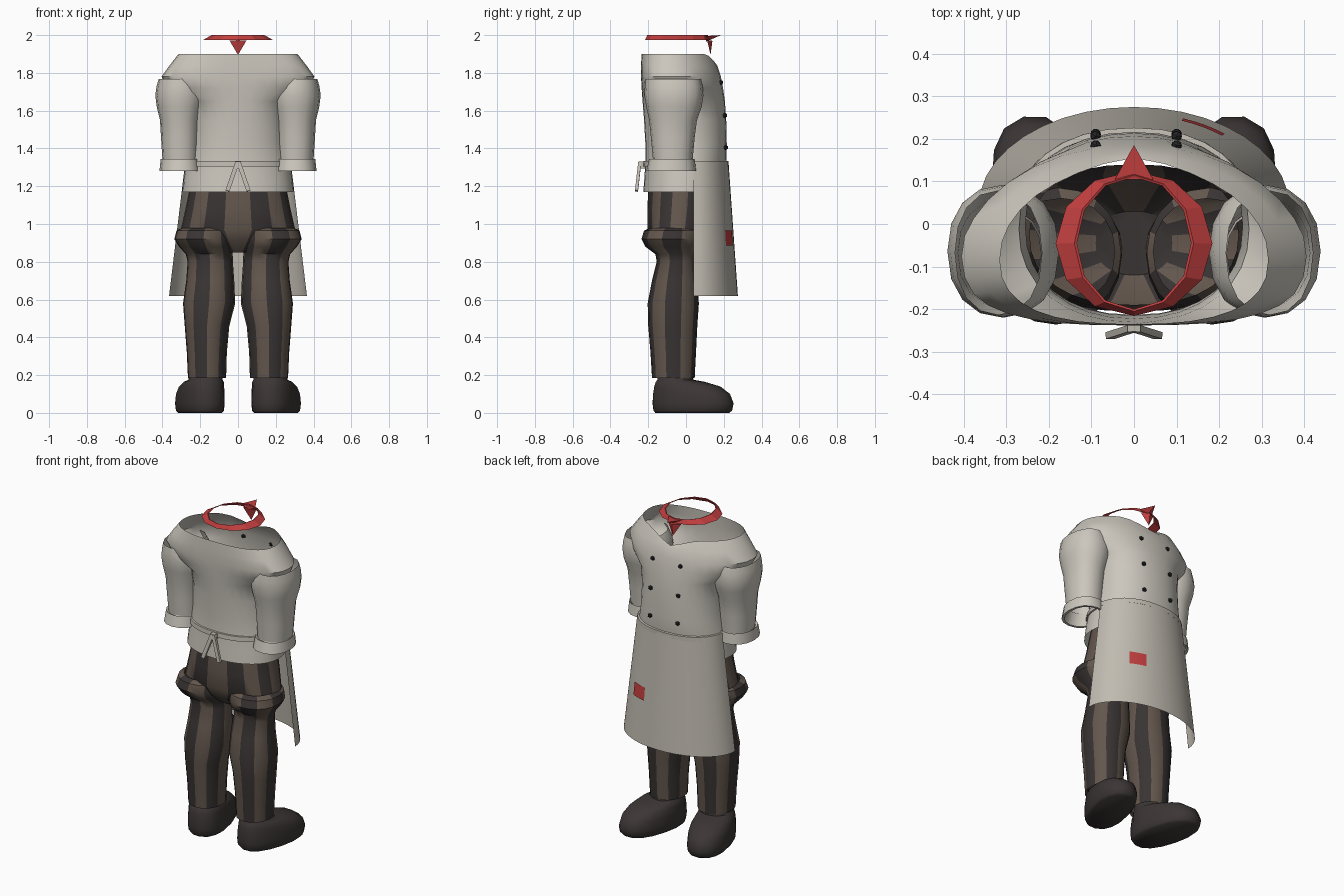
import bpy, bmesh, math
from mathutils import Vector, Matrix


def material(name, r, g, b):
    m = bpy.data.materials.new(name)
    m.diffuse_color = (r, g, b, 1)
    return m


JACKET = material("jacket cream", 0.60, 0.57, 0.51)
APRON = material("apron cream", 0.53, 0.50, 0.44)
BROWN = material("trouser brown", 0.125, 0.095, 0.075)
DARK = material("trouser dark stripe", 0.042, 0.034, 0.034)
SHOE = material("shoe charcoal", 0.045, 0.036, 0.036)
BUTTON = material("button black", 0.02, 0.018, 0.018)
RED = material("scarf red", 0.55, 0.05, 0.05)


def make(name, verts, faces, mats, smooth=40, index=None):
    me = bpy.data.meshes.new(name)
    me.from_pydata([tuple(v) for v in verts], [], faces)
    ob = bpy.data.objects.new(name, me)
    bpy.context.collection.objects.link(ob)
    for m in mats:
        me.materials.append(m)
    if index:
        for p, k in zip(me.polygons, index):
            p.material_index = k
    if smooth:
        bpy.ops.object.select_all(action='DESELECT')
        ob.select_set(True)
        bpy.context.view_layer.objects.active = ob
        bpy.ops.object.shade_smooth_by_angle(angle=math.radians(smooth))
    return ob


def spow(v, e):
    return math.copysign(abs(v) ** e, v)


def loft(name, rings, n, mats, power=2.0, striped=False, bottom=False, top=False, tweak=None, smooth=40):
    """Rings from top to bottom: (z, centre x, half width, back y, front y)."""
    verts, faces, index = [], [], []
    for z, cx, rx, y0, y1 in rings:
        for i in range(n):
            a = 2 * math.pi * i / n
            v = Vector((cx + rx * spow(math.cos(a), 2 / power),
                        (y0 + y1) / 2 + (y1 - y0) / 2 * spow(math.sin(a), 2 / power), z))
            verts.append(tweak(v) if tweak else v)
    for r in range(len(rings) - 1):
        for i in range(n):
            j = (i + 1) % n
            faces.append((r * n + i, (r + 1) * n + i, (r + 1) * n + j, r * n + j))
            index.append(((i + 1) // 2) % 2 if striped else 0)
    if bottom:
        faces.append([(len(rings) - 1) * n + i for i in reversed(range(n))])
        index.append(len(mats) - 1)
    if top:
        faces.append(list(range(n)))
        index.append(0)
    return make(name, verts, faces, mats, smooth, index)


# Jacket with an open top, shoulders set back, dipping at the front of the neck
def shape_jacket(v):
    if v.z > 1.7:
        v.y -= 0.05 * min(1, (v.x / 0.38) ** 2)
    if v.z > 1.89 and v.y > 0:
        k = max(0, 1 - abs(v.x) / 0.16)
        v.z -= 0.055 * k
        v.y += 0.02 * k
    return v


loft("jacket", [
    (1.90, 0, 0.315, -0.235, 0.135), (1.84, 0, 0.362, -0.238, 0.165),
    (1.78, 0, 0.405, -0.238, 0.185), (1.72, 0, 0.375, -0.235, 0.196),
    (1.65, 0, 0.27, -0.23, 0.206), (1.55, 0, 0.255, -0.222, 0.213),
    (1.42, 0, 0.26, -0.215, 0.216), (1.33, 0, 0.275, -0.215, 0.214),
    (1.25, 0, 0.287, -0.22, 0.20), (1.17, 0, 0.295, -0.226, 0.19)],
    32, [JACKET], 2.2, tweak=shape_jacket)

# Sleeves with turned-up cuffs
for side, s in (("left", -1), ("right", 1)):
    loft(side + "_sleeve", [
        (1.768, s * 0.318, 0.102, -0.213, 0.078), (1.73, s * 0.309, 0.122, -0.218, 0.088),
        (1.68, s * 0.307, 0.131, -0.22, 0.092), (1.62, s * 0.308, 0.122, -0.21, 0.083),
        (1.55, s * 0.308, 0.105, -0.195, 0.058), (1.45, s * 0.308, 0.099, -0.185, 0.045),
        (1.34, s * 0.306, 0.094, -0.175, 0.035)], 16, [JACKET], 2.2)
    loft(side + "_cuff", [
        (1.335, s * 0.306, 0.092, -0.175, 0.035), (1.345, s * 0.306, 0.103, -0.195, 0.046),
        (1.28, s * 0.306, 0.110, -0.21, 0.053), (1.28, s * 0.306, 0.095, -0.195, 0.04),
        (1.35, s * 0.306, 0.088, -0.17, 0.03)], 16, [JACKET], 2.2)


# Apron: half wrapped sheet, widening downwards
def apron_point(a, z, lift=0.0):
    rx = 0.279 + (1.33 - z) * 0.121 + lift
    ry = 0.185 + (1.33 - z) * 0.07 + lift
    return Vector((rx * math.cos(a), 0.04 + ry * math.sin(a), z))


def sheet(name, a0, a1, z0, z1, cols, rows, mat, lift=0.0):
    verts = [apron_point(a0 + (a1 - a0) * i / cols, z0 + (z1 - z0) * j / rows, lift)
             for j in range(rows + 1) for i in range(cols + 1)]
    w = cols + 1
    faces = [(j * w + i, (j + 1) * w + i, (j + 1) * w + i + 1, j * w + i + 1)
             for j in range(rows) for i in range(cols)]
    return make(name, verts, faces, [mat])


sheet("apron", 0, math.pi, 1.33, 0.62, 20, 4, APRON)
sheet("apron_patch", math.radians(51), math.radians(70), 0.965, 0.885, 4, 1, RED, 0.005)

# Apron waist strap
loft("apron_strap", [
    (1.335, 0, 0.272, -0.213, 0.213), (1.333, 0, 0.283, -0.224, 0.226),
    (1.305, 0, 0.287, -0.226, 0.226), (1.303, 0, 0.278, -0.216, 0.212)],
    32, [APRON], 2.2)


# Apron tie at the back
def beam(name, p, q, w, t, mat):
    p, q = Vector(p), Vector(q)
    d = (q - p).normalized()
    u = d.cross(Vector((0, 1, 0))).normalized() * w / 2
    v = d.cross(u).normalized() * t / 2
    verts = [e + a * u + b * v for e in (p, q) for a, b in ((-1, -1), (1, -1), (1, 1), (-1, 1))]
    faces = [(3, 2, 1, 0), (4, 5, 6, 7)] + [(i, (i + 1) % 4, (i + 1) % 4 + 4, i + 4) for i in range(4)]
    return make(name, verts, faces, [mat], 0)


for side, s in (("left", -1), ("right", 1)):
    beam(side + "_tie", (s * 0.004, -0.245, 1.325), (s * 0.056, -0.262, 1.175), 0.022, 0.016, APRON)
beam("tie_knot", (0, -0.235, 1.33), (0, -0.235, 1.295), 0.03, 0.035, APRON)

# Trouser seat
loft("trouser_seat", [
    (1.25, 0, 0.245, -0.19, 0.14), (1.17, 0, 0.26, -0.20, 0.14), (1.08, 0, 0.278, -0.205, 0.135),
    (0.97, 0, 0.303, -0.205, 0.115), (0.91, 0, 0.21, -0.18, 0.08), (0.85, 0, 0.09, -0.12, 0.03)],
    32, [BROWN, DARK], 2.3, striped=True, bottom=True)

# Trouser legs with the baggy fold under the seat, and shoes turned outwards
for side, s in (("left", -1), ("right", 1)):
    loft(side + "_trouser_leg", [
        (0.98, s * 0.17, 0.125, -0.19, 0.06), (0.965, s * 0.178, 0.148, -0.222, 0.085),
        (0.92, s * 0.183, 0.154, -0.236, 0.085), (0.88, s * 0.17, 0.142, -0.215, 0.07),
        (0.84, s * 0.152, 0.124, -0.162, 0.055), (0.80, s * 0.147, 0.120, -0.155, 0.052),
        (0.70, s * 0.147, 0.127, -0.18, 0.06),
        (0.58, s * 0.153, 0.138, -0.203, 0.068), (0.46, s * 0.164, 0.118, -0.20, 0.060),
        (0.32, s * 0.165, 0.106, -0.188, 0.053), (0.185, s * 0.164, 0.101, -0.18, 0.046),
        (0.20, s * 0.164, 0.09, -0.165, 0.03)],
        20, [BROWN, DARK] if s < 0 else [DARK, BROWN], 2.1, striped=True)

    turn = Matrix.Rotation(-s * math.radians(15), 3, 'Z')
    pivot = Vector((s * 0.17, -0.07, 0))
    loft(side + "_shoe", [
        (0.23, s * 0.166, 0.085, -0.145, 0.02), (0.175, s * 0.168, 0.088, -0.15, 0.04),
        (0.165, s * 0.17, 0.10, -0.16, 0.10), (0.14, s * 0.172, 0.110, -0.17, 0.19),
        (0.10, s * 0.173, 0.116, -0.177, 0.245), (0.05, s * 0.173, 0.118, -0.18, 0.264),
        (0.012, s * 0.173, 0.114, -0.175, 0.256), (0.0, s * 0.173, 0.104, -0.165, 0.24)],
        16, [SHOE], 2.3, bottom=True, top=True, smooth=60,
        tweak=lambda v: pivot + turn @ (v - pivot))

# Scarf ring: a sloped band round the neck, wider at its lower edge
loft("scarf", [
    (2.0, 0, 0.140, -0.205, 0.115), (1.975, 0, 0.184, -0.216, 0.125),
    (1.978, 0, 0.176, -0.210, 0.118), (1.998, 0, 0.134, -0.200, 0.110), (2.0, 0, 0.140, -0.205, 0.115)],
    12, [RED], 2.0, smooth=0)

# Scarf knot: a forward point and a hanging point
make("scarf_point", [(-0.045, 0.105, 1.995), (0.045, 0.105, 1.995), (0, 0.105, 1.965), (0, 0.185, 2.0)],
     [(0, 1, 2), (1, 0, 3), (2, 1, 3), (0, 2, 3)], [RED], 0)
make("scarf_tail", [(-0.045, 0.112, 1.972), (0.045, 0.112, 1.972), (0, 0.14, 1.97), (0, 0.130, 1.895)],
     [(0, 1, 2), (1, 0, 3), (2, 1, 3), (0, 2, 3)], [RED], 0)

# Two columns of jacket buttons
for z, y in ((1.75, 0.184), (1.575, 0.206), (1.405, 0.211)):
    for side, x in (("left", -0.09), ("right", 0.10)):
        bm = bmesh.new()
        bmesh.ops.create_icosphere(bm, subdivisions=1, radius=0.014,
                                   matrix=Matrix.Translation((x, y, z)))
        me = bpy.data.meshes.new(side + "_button")
        bm.to_mesh(me)
        bm.free()
        me.materials.append(BUTTON)
        bpy.context.collection.objects.link(bpy.data.objects.new(side + "_button", me))
